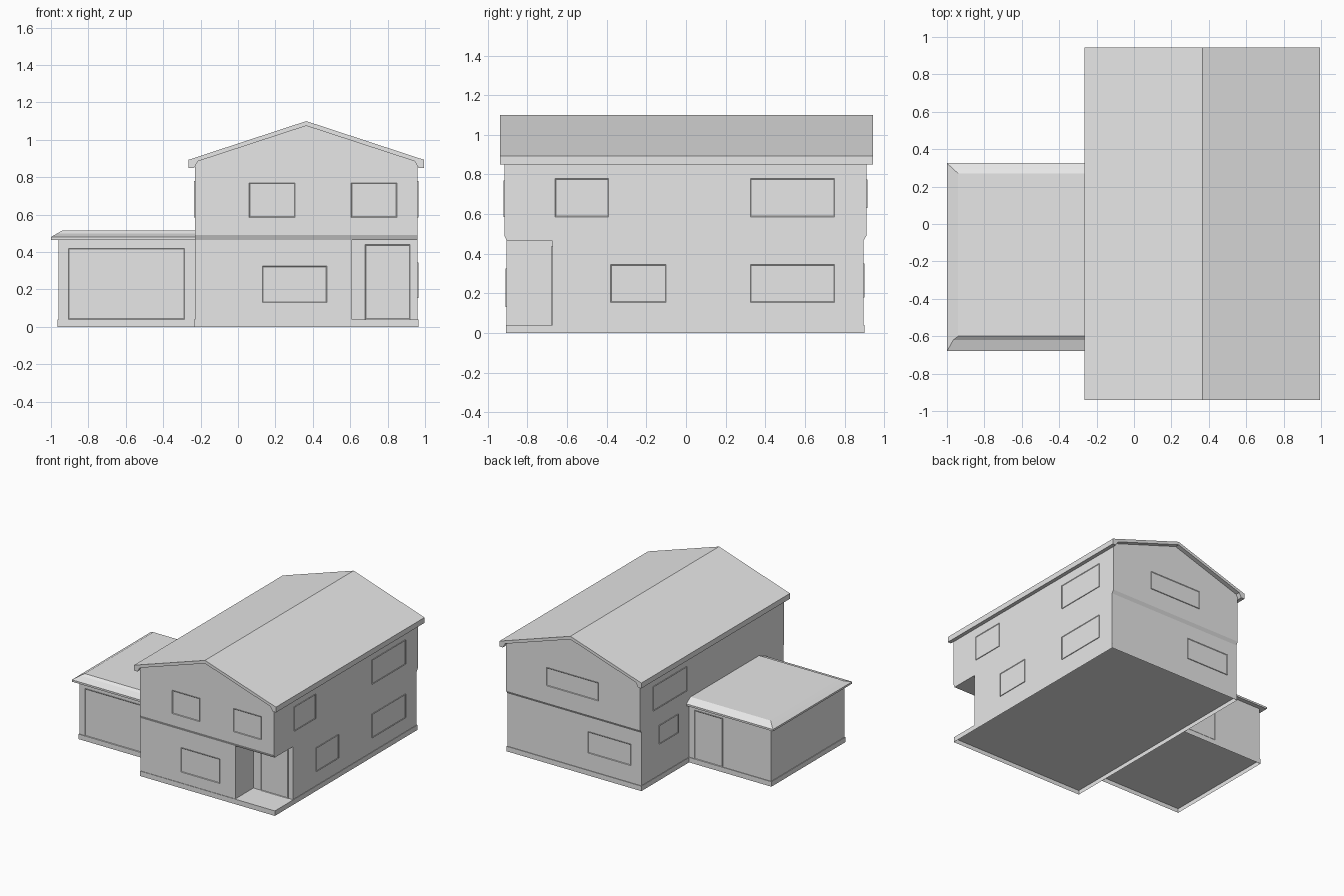
import bpy
import bmesh

scene = bpy.context.scene
if "Cube" in scene.objects:
    bpy.data.objects.remove(scene.objects["Cube"], do_unlink=True)

# One plain grey for the whole house
grey = bpy.data.materials.new("plain_grey")
grey.use_nodes = True
grey.diffuse_color = (0.8, 0.8, 0.8, 1)
grey.node_tree.nodes["Principled BSDF"].inputs["Base Color"].default_value = (0.8, 0.8, 0.8, 1)


def finish(name, bm):
    bmesh.ops.recalc_face_normals(bm, faces=bm.faces[:])
    mesh = bpy.data.meshes.new(name)
    bm.to_mesh(mesh)
    bm.free()
    mesh.materials.append(grey)
    obj = bpy.data.objects.new(name, mesh)
    scene.collection.objects.link(obj)
    return obj


def loft(rings):
    """Closed solid through matching rings of points."""
    bm = bmesh.new()
    rows = [[bm.verts.new(p) for p in ring] for ring in rings]
    n = len(rows[0])
    for a, b in zip(rows, rows[1:]):
        for i in range(n):
            j = (i + 1) % n
            bm.faces.new((a[i], a[j], b[j], b[i]))
    bm.faces.new(rows[0])
    bm.faces.new(rows[-1])
    return bm


def rect(x0, x1, y0, y1, z):
    return [(x0, y0, z), (x1, y0, z), (x1, y1, z), (x0, y1, z)]


def along_y(profile, y0, y1):
    return loft([[(x, y, z) for x, z in profile] for y in (y0, y1)])


def foundation(name, x0, x1, y0, y1):
    """Low plinth, hollow underneath."""
    bm = loft([rect(x0, x1, y0, y1, 0), rect(x0, x1, y0, y1, 0.04)])
    bm.faces.ensure_lookup_table()
    base = min(bm.faces, key=lambda f: f.calc_center_median().z)
    bmesh.ops.inset_region(bm, faces=[base], thickness=0.008)
    for v in base.verts:
        v.co.z = 0.034
    finish(name, bm)


def panel(name, axis, side, wall, u0, u1, z0, z1):
    """Thin framed plate on a wall facing along x or y."""
    def ring(d):
        corners = ((u0, z0), (u1, z0), (u1, z1), (u0, z1))
        return [(d, u, z) if axis == "x" else (u, d, z) for u, z in corners]
    bm = loft([ring(wall - side * 0.004), ring(wall + side * 0.005)])
    bmesh.ops.recalc_face_normals(bm, faces=bm.faces[:])
    k = "xyz".index(axis)
    front = max(bm.faces, key=lambda f: side * f.calc_center_median()[k])
    bmesh.ops.inset_region(bm, faces=[front], thickness=0.006, depth=-0.003)
    finish(name, bm)


LEFT, RIGHT, FRONT, BACK = -0.23, 0.96, -0.905, 0.895
UP_FRONT, UP_BACK, RIDGE = -0.916, 0.91, 0.365
FLOOR, CEILING = 0.04, 0.465

# Foundations
foundation("house_foundation", LEFT - 0.004, RIGHT + 0.004, FRONT - 0.004, BACK + 0.005)
foundation("garage_foundation", -0.965, LEFT - 0.004, -0.645, 0.295)

# Ground floor with the corner porch cut out of its plan
plan = [(LEFT, FRONT), (0.61, FRONT), (0.61, -0.675), (RIGHT, -0.675), (RIGHT, BACK), (LEFT, BACK)]
finish("ground_floor_walls", loft([[(x, y, z) for x, y in plan] for z in (FLOOR, CEILING)]))

# Upper floor: flared lower edge and gabled walls
finish("upper_floor_flare", loft([rect(LEFT, RIGHT, FRONT, BACK, CEILING),
                                  rect(LEFT, RIGHT, UP_FRONT, UP_BACK, 0.49)]))
gable = [(LEFT, 0.49), (RIGHT, 0.49), (RIGHT, 0.88), (RIDGE, 1.08), (LEFT, 0.88)]
finish("upper_floor_walls", along_y(gable, UP_FRONT, UP_BACK))

# Main roof with boxed eaves
half = [(0.6, 0.885), (0.6, 0.85), (0.63, 0.85), (0.63, 0.893)]
half[0] = (0.58, 0.885)
profile = [(RIDGE, 1.075)] + [(RIDGE + x, z) for x, z in half]
profile += [(RIDGE, 1.1)] + [(RIDGE - x, z) for x, z in reversed(half)]
finish("main_roof", along_y(profile, -0.94, 0.945))

# Garage walls and hipped flat roof
finish("garage_walls", loft([rect(-0.96, LEFT, -0.64, 0.29, z) for z in (FLOOR, 0.47)]))
finish("garage_roof", loft([
    rect(-1.0, LEFT, -0.68, 0.325, CEILING),
    rect(-1.0, LEFT, -0.68, 0.325, 0.48),
    rect(-0.966, LEFT, -0.62, 0.294, 0.5),
    rect(-0.94, LEFT, -0.60, 0.27, 0.515)]))

# Front windows
panel("front_lower_window", "y", -1, FRONT, 0.13, 0.475, 0.13, 0.325)
for i, x in enumerate((0.06, 0.605)):
    panel(f"front_upper_window_{i + 1}", "y", -1, UP_FRONT, x, x + 0.245, 0.585, 0.77)

# Back windows
panel("back_upper_window", "y", 1, UP_BACK, 0.14, 0.60, 0.63, 0.775)
panel("back_lower_window", "y", 1, BACK, -0.14, 0.24, 0.18, 0.35)

# Side windows
for level, z0, z1, y0, y1 in (("upper", 0.585, 0.78, -0.66, -0.39),
                              ("lower", 0.155, 0.345, -0.38, -0.10)):
    panel(f"side_{level}_small_window", "x", 1, RIGHT, y0, y1, z0, z1)
    panel(f"side_{level}_wide_window", "x", 1, RIGHT, 0.325, 0.75, z0, z1)
panel("garage_side_upper_window", "x", -1, LEFT, 0.32, 0.75, 0.585, 0.78)
panel("garage_side_lower_window", "x", -1, LEFT, 0.43, 0.67, 0.29, 0.44)

# Doors
panel("front_door", "y", -1, -0.675, 0.68, 0.92, FLOOR, 0.44)
panel("garage_door", "y", -1, -0.64, -0.907, -0.285, FLOOR, 0.42)
panel("garage_back_door", "y", 1, 0.29, -0.53, -0.28, FLOOR, 0.43)
